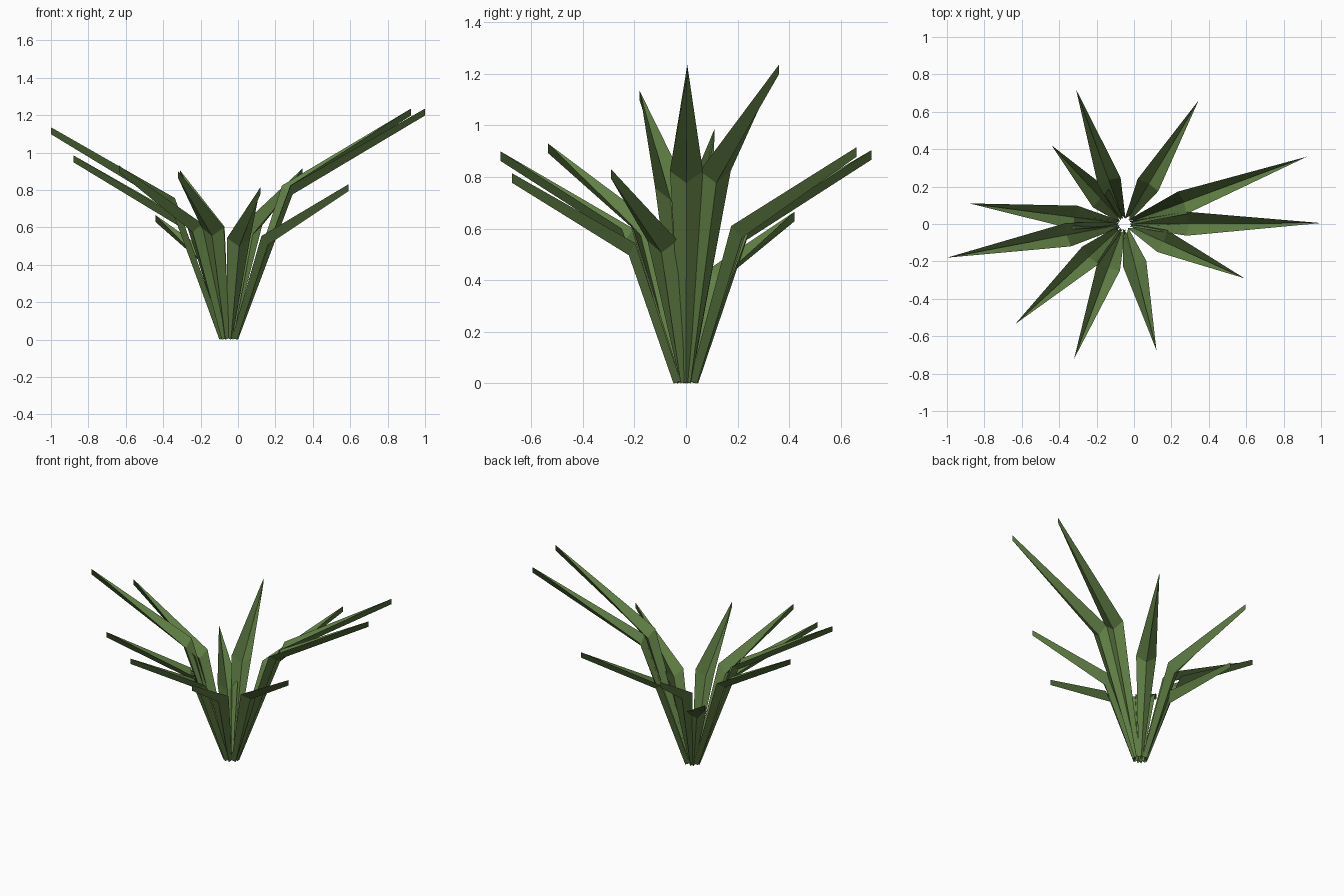
import bpy, bmesh, math
from mathutils import Vector

if "Cube" in bpy.data.objects:
    bpy.data.objects.remove(bpy.data.objects["Cube"])

green = bpy.data.materials.new("leaf green")
green.diffuse_color = (0.12, 0.215, 0.06, 1)
green.use_nodes = True
green.node_tree.nodes["Principled BSDF"].inputs["Base Color"].default_value = green.diffuse_color

CENTRE = Vector((-0.05, 0, 0))   # where all leaves sprout
HALF_WIDTH = 0.064               # at the bend

# Leaf tips: x, y, z
TIPS = [(1.00, 0.005, 1.235), (0.925, 0.36, 1.235), (0.345, 0.66, 0.915),
        (-0.31, 0.72, 0.905), (-0.44, 0.42, 0.665), (-0.88, 0.11, 0.985),
        (-1.00, -0.18, 1.135), (-0.635, -0.535, 0.93), (-0.32, -0.72, 0.90),
        (0.12, -0.675, 0.815), (0.59, -0.29, 0.83)]


def leaf(name, tip):
    """Bent, V-folded blade: two edges and a lower keel."""
    dx, dy = tip[0] - CENTRE.x, tip[1] - CENTRE.y
    r, a, h = math.hypot(dx, dy), math.atan2(dy, dx), tip[2]
    out = Vector((math.cos(a), math.sin(a), 0))
    side = Vector((-math.sin(a), math.cos(a), 0))
    bm = bmesh.new()

    def vert(radius, z, s=0):
        return bm.verts.new(CENTRE + out * radius + side * s + Vector((0, 0, z)))

    keel = [vert(0.05, 0), vert(0.32 * r + 0.006, 0.665 * h - 0.045), vert(r, h - 0.037)]
    top = vert(r, h)
    for s in (-1, 1):
        base = vert(0.025, 0.008, s * 0.014)
        bend = vert(0.315 * r, 0.667 * h, s * HALF_WIDTH)
        for f in ([keel[0], base, bend, keel[1]], [keel[1], bend, top, keel[2]]):
            bm.faces.new(f if s > 0 else f[::-1])
    me = bpy.data.meshes.new(name)
    bm.to_mesh(me)
    bm.free()
    me.materials.append(green)
    bpy.context.collection.objects.link(bpy.data.objects.new(name, me))


for i, t in enumerate(TIPS):
    leaf(f"leaf_{i + 1}", t)
